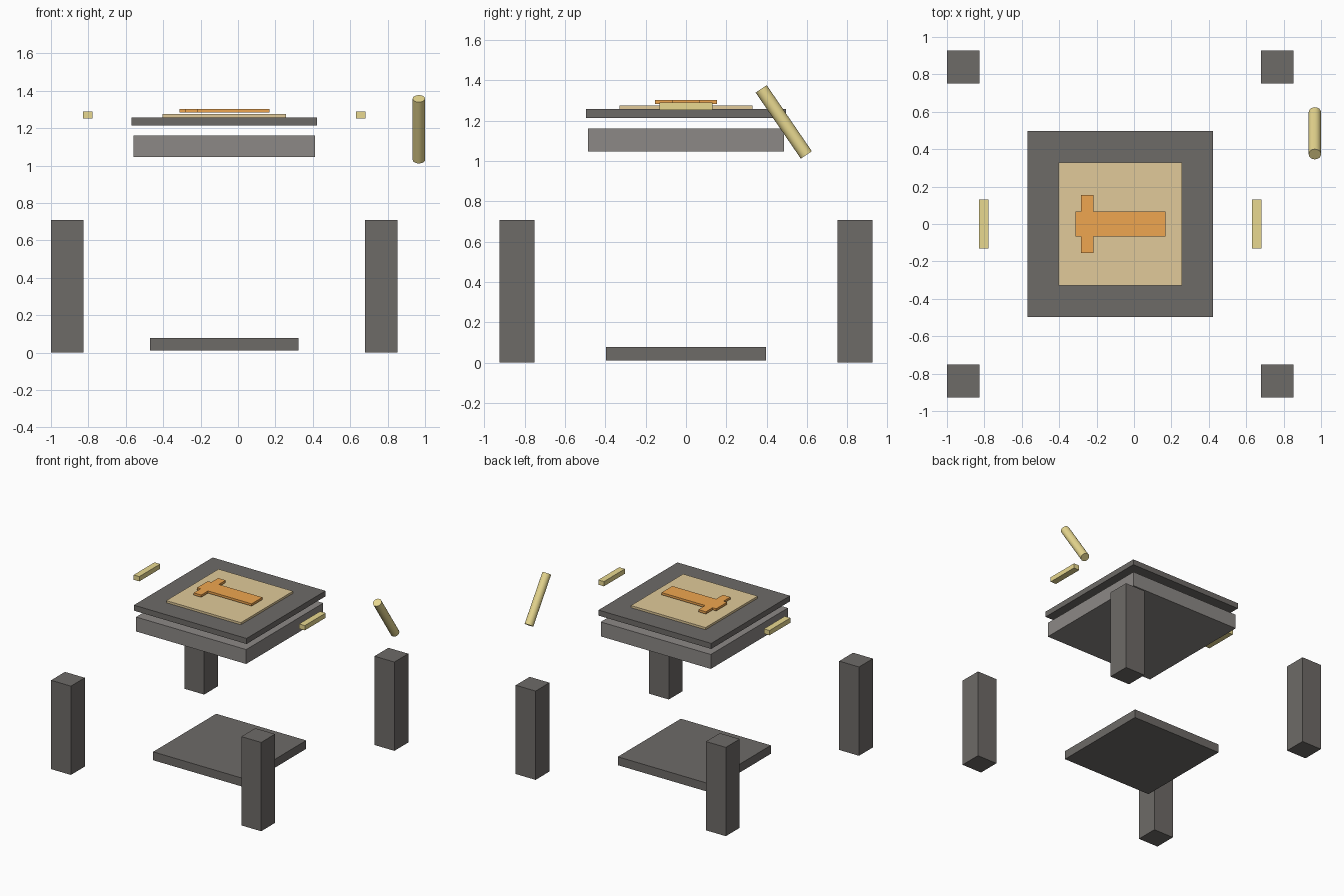
import bpy, bmesh

if "Cube" in bpy.data.objects:
    bpy.data.objects.remove(bpy.data.objects["Cube"])

CX = -0.0735  # table centre line


def material(name, rgb):
    m = bpy.data.materials.new(name)
    m.diffuse_color = (*rgb, 1)
    m.use_nodes = True
    m.node_tree.nodes["Principled BSDF"].inputs["Base Color"].default_value = m.diffuse_color
    return m


DARK = material("dark stone", (0.155, 0.145, 0.137))
MID = material("lighter stone", (0.262, 0.247, 0.236))
TAN = material("tan wood", (0.75, 0.59, 0.32))
YELLOW = material("pale yellow wood", (0.81, 0.69, 0.28))
ORANGE = material("orange inlay", (0.86, 0.38, 0.08))


def finish(name, bm, mat):
    me = bpy.data.meshes.new(name)
    bmesh.ops.recalc_face_normals(bm, faces=bm.faces[:])
    bm.to_mesh(me)
    bm.free()
    ob = bpy.data.objects.new(name, me)
    bpy.context.collection.objects.link(ob)
    me.materials.append(mat)
    return ob


def box(name, centre, size, mat):
    bm = bmesh.new()
    bmesh.ops.create_cube(bm, size=1)
    bmesh.ops.scale(bm, vec=size, verts=bm.verts)
    ob = finish(name, bm, mat)
    ob.location = centre
    return ob


def slab(name, size, z0, z1, mat):
    return box(name, (CX, 0, (z0 + z1) / 2), (size, size, z1 - z0), mat)


# Four square legs, spread apart
for sx, side in ((-1, "left"), (1, "right")):
    for sy, end in ((-1, "front"), (1, "back")):
        box(f"{end}_{side}_leg", (CX + sx * 0.839, sy * 0.839, 0.354),
            (0.175, 0.175, 0.708), DARK)

# Stacked square slabs
slab("lower_shelf", 0.794, 0.01, 0.077, DARK)
slab("apron_block", 0.971, 1.047, 1.162, MID)
slab("table_top", 0.994, 1.214, 1.258, DARK)
slab("top_panel", 0.658, 1.258, 1.275, TAN)

# Cross-shaped inlay hovering over the panel: half outline, mirrored in y
half = [(-0.314, 0.068), (-0.283, 0.068), (-0.283, 0.154),
        (-0.217, 0.154), (-0.217, 0.068), (0.168, 0.068)]
outline = half + [(x, -y) for x, y in reversed(half)]
bm = bmesh.new()
face = bm.faces.new([bm.verts.new((x, y, 1.284)) for x, y in outline])
ext = bmesh.ops.extrude_face_region(bm, geom=[face], use_keep_orig=True)
top = [g for g in ext["geom"] if isinstance(g, bmesh.types.BMVert)]
bmesh.ops.translate(bm, vec=(0, 0, 0.018), verts=top)
finish("cross_inlay", bm, ORANGE)

# Side handles
for sx, side in ((-1, "left"), (1, "right")):
    box(f"{side}_handle", (CX + sx * 0.73, 0, 1.271),
        (0.05, 0.264, 0.038), YELLOW)

# Tilted round rod
bpy.ops.mesh.primitive_cylinder_add(
    vertices=24, radius=0.033, depth=0.397,
    location=(0.967, 0.485, 1.194), rotation=(0.6, 0, 0))
rod = bpy.context.object
rod.name = "round_rod"
rod.data.materials.append(YELLOW)
bpy.ops.object.shade_smooth_by_angle()
